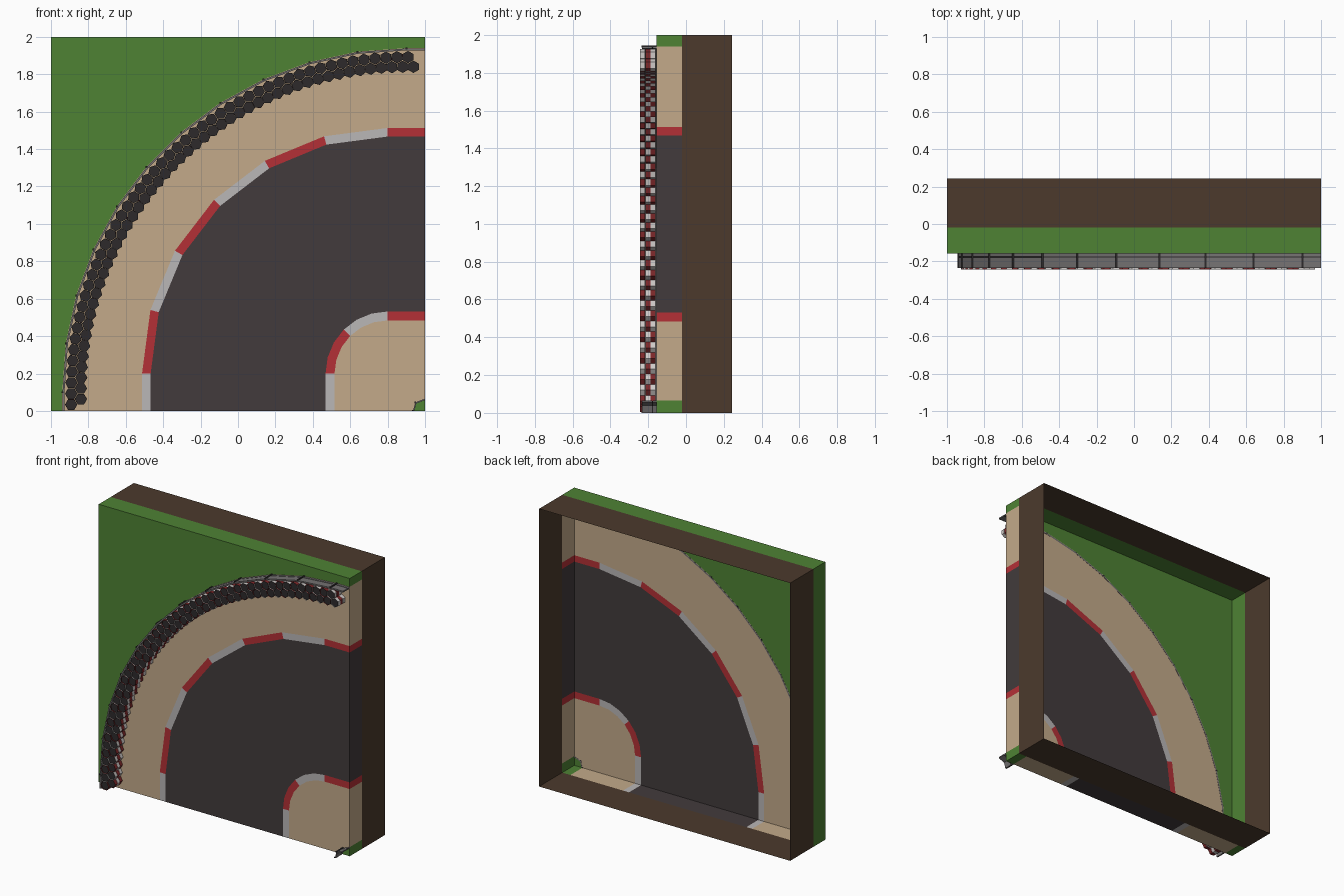
import bpy, bmesh, math

if "Cube" in bpy.data.objects:
    bpy.data.objects.remove(bpy.data.objects["Cube"])

FRONT, MID, BACK = -0.157, -0.02, 0.243


def mat(name, r, g, b):
    m = bpy.data.materials.new(name)
    lin = [(c / 255 / 12.92 if c < 11 else ((c / 255 + 0.055) / 1.055) ** 2.4) for c in (r, g, b)]
    m.diffuse_color = (*lin, 1)
    m.use_nodes = True
    m.node_tree.nodes["Principled BSDF"].inputs["Base Color"].default_value = m.diffuse_color
    return m


GRASS = mat("grass green", 78, 130, 52)
SAND = mat("sand", 195, 170, 138)
ROAD = mat("asphalt", 66, 59, 60)
WHITE = mat("kerb white", 186, 183, 183)
RED = mat("kerb red", 180, 48, 54)
DIRT = mat("dirt brown", 76, 58, 44)
TYRE_RED = mat("tyre red", 126, 40, 42)
TYRE_WHITE = mat("tyre white", 208, 203, 201)
STEEL = mat("rail grey", 118, 115, 115)
DARK = mat("dark grey", 45, 42, 43)


def obj(name, bm, mats):
    me = bpy.data.meshes.new(name)
    bm.to_mesh(me)
    bm.free()
    for m in mats:
        me.materials.append(m)
    o = bpy.data.objects.new(name, me)
    bpy.context.collection.objects.link(o)
    return o


def arc(cx, cz, r, n, a0=0.0, a1=90.0):
    """Points on the bend, from the left end to the top end."""
    out = []
    for i in range(n + 1):
        a = math.radians(a0 + (a1 - a0) * i / n)
        out.append((cx - r * math.cos(a), cz + r * math.sin(a)))
    return out


def bend(c, r, n):
    """Bend with straight run-outs to the two tile edges."""
    pts = arc(c, 1 - c, r, n)
    return [(pts[0][0], 0.0)] + pts + [(1.0, pts[-1][1])]


def ccw(pts):
    area = sum(a[0] * b[1] - b[0] * a[1] for a, b in zip(pts, pts[1:] + pts[:1]))
    return pts if area > 0 else pts[::-1]


def on_edge(a, b):
    return any(abs(a[k] - v) < 1e-5 and abs(b[k] - v) < 1e-5
               for k, v in ((0, -1), (0, 1), (1, 0), (1, 2)))


def plates(name, outlines, mats, pick=lambda i: 0):
    """Flat front regions, with a rim folded back wherever they meet the tile edge."""
    bm = bmesh.new()
    for i, pts in enumerate(outlines):
        pts = ccw(pts)
        faces = [bm.faces.new([bm.verts.new((x, FRONT, z)) for x, z in pts])]
        for a, b in zip(pts, pts[1:] + pts[:1]):
            if on_edge(a, b):
                faces.append(bm.faces.new([bm.verts.new(p) for p in (
                    (b[0], FRONT, b[1]), (a[0], FRONT, a[1]), (a[0], MID, a[1]), (b[0], MID, b[1]))]))
        for f in faces:
            f.material_index = pick(i)
    bmesh.ops.remove_doubles(bm, verts=bm.verts, dist=1e-5)
    return obj(name, bm, mats)


def prism(bm, pts, y0, y1, idx=0):
    pts = ccw(pts)
    f = [bm.verts.new((x, y0, z)) for x, z in pts]
    b = [bm.verts.new((x, y1, z)) for x, z in pts]
    n = len(pts)
    faces = [bm.faces.new(f), bm.faces.new(b[::-1])]
    faces += [bm.faces.new((f[(i + 1) % n], f[i], b[i], b[(i + 1) % n])) for i in range(n)]
    for q in faces:
        q.material_index = idx
    return faces


# boundary curves, from the outside in
edge = bend(0.9, 1.84, 11)
kerb_a, kerb_b = bend(0.8, 1.313, 6), bend(0.8, 1.267, 6)
kerb_c, kerb_d = bend(0.8, 0.332, 6), bend(0.8, 0.284, 6)
corner = [(0.935, 0.0), (0.948, 0.046), (1.0, 0.066)]

# ground regions
plates("outer_grass", [edge + [(1, 2), (-1, 2), (-1, 0)]], [GRASS])
plates("inner_grass", [corner + [(1.0, 0.0)]], [GRASS])
plates("outer_sand", [edge + kerb_a[::-1]], [SAND])
plates("inner_sand", [kerb_d + corner[::-1]], [SAND])
plates("road", [kerb_b + kerb_c[::-1]], [ROAD])


def quads(p, q):
    return [[p[i], p[i + 1], q[i + 1], q[i]] for i in range(len(p) - 1)]


# striped kerbs
plates("outer_kerb", quads(kerb_a, kerb_b), [WHITE, RED], lambda i: i % 2)
plates("inner_kerb", quads(kerb_c, kerb_d), [WHITE, RED], lambda i: (0, 1, 1, 1, 0, 0, 0, 1)[i])

# open-backed dirt skirt
bm = bmesh.new()
sq = [(-1, 0), (1, 0), (1, 2), (-1, 2)]
for a, b in zip(sq, sq[1:] + sq[:1]):
    bm.faces.new([bm.verts.new(p) for p in ((b[0], MID, b[1]), (a[0], MID, a[1]),
                                            (a[0], BACK, a[1]), (b[0], BACK, b[1]))])
bmesh.ops.remove_doubles(bm, verts=bm.verts, dist=1e-5)
obj("dirt_skirt", bm, [DIRT])


# guard rails: two rails, a dark backing strip and posts
def fence(name, outer, inner, posts):
    bm = bmesh.new()
    mid = [((a[0] + b[0]) / 2, (a[1] + b[1]) / 2) for a, b in zip(outer, inner)]
    for o, i, m, n in zip(quads(outer, inner), quads(outer, mid), quads(mid, inner), range(99)):
        prism(bm, o, -0.234, -0.180)
        prism(bm, o, -0.174, FRONT + 0.001)
        prism(bm, m, -0.182, -0.172, 1)
    for x, z in posts:
        h = 0.005
        x0, x1, z0 = x - h, min(x + h, 1.0), max(z - h, 0.0)
        prism(bm, [(x0, z0), (x1, z0), (x1, z + h), (x0, z + h)], -0.235, FRONT + 0.001, 1)
    obj(name, bm, [STEEL, DARK])


rail_out, rail_in = bend(0.9, 1.838, 11), bend(0.9, 1.828, 11)
fence("outer_guard_rail", rail_out, rail_in, rail_out[1:-1])
fence("corner_guard_rail", corner, [(x + 0.006, max(z - 0.006, 0)) if z else (x + 0.007, 0)
                                    for x, z in corner[:-1]] + [(1.0, 0.058)], corner[:2])

# tyre wall: two rows of three-high hexagonal tyre stacks
R_MID = 1.765
ARC = R_MID * math.pi / 2


def along(s, r):
    """Point and heading at distance s along the tyre wall, at radius r."""
    if s < 0.1:
        return 0.9 - r, s, 0.0
    if s > 0.1 + ARC:
        return 0.9 + s - 0.1 - ARC, 0.1 + r, math.pi / 2
    a = (s - 0.1) / R_MID
    return 0.9 - r * math.cos(a), 0.1 + r * math.sin(a), a


def hexagon(x, z, r, a):
    return [(x + r * math.cos(a + k * math.pi / 3), z + r * math.sin(a + k * math.pi / 3)) for k in range(6)]


bm = bmesh.new()
COUNT, H = 50, 0.028
step = (0.2 + ARC - 0.096) / (COUNT - 0.5)
for row, r in enumerate((1.792, 1.740)):
    for i in range(COUNT):
        x, z, a = along(0.034 + step * (i + 0.5 * row), r)
        for layer in range(3):
            y = -0.243 + layer * H
            faces = prism(bm, hexagon(x, z, 0.033, -a), y, y + H - 0.002, (i + layer) % 2)
            if layer == 0:
                # small dark hub hole sunk into the top tyre
                top = faces[0]
                bmesh.ops.inset_individual(bm, faces=[top], thickness=0.023)
                bmesh.ops.inset_individual(bm, faces=[top], thickness=0.0005, depth=-0.006)
                top.material_index = 2
obj("tyre_wall", bm, [TYRE_RED, TYRE_WHITE, DARK])
